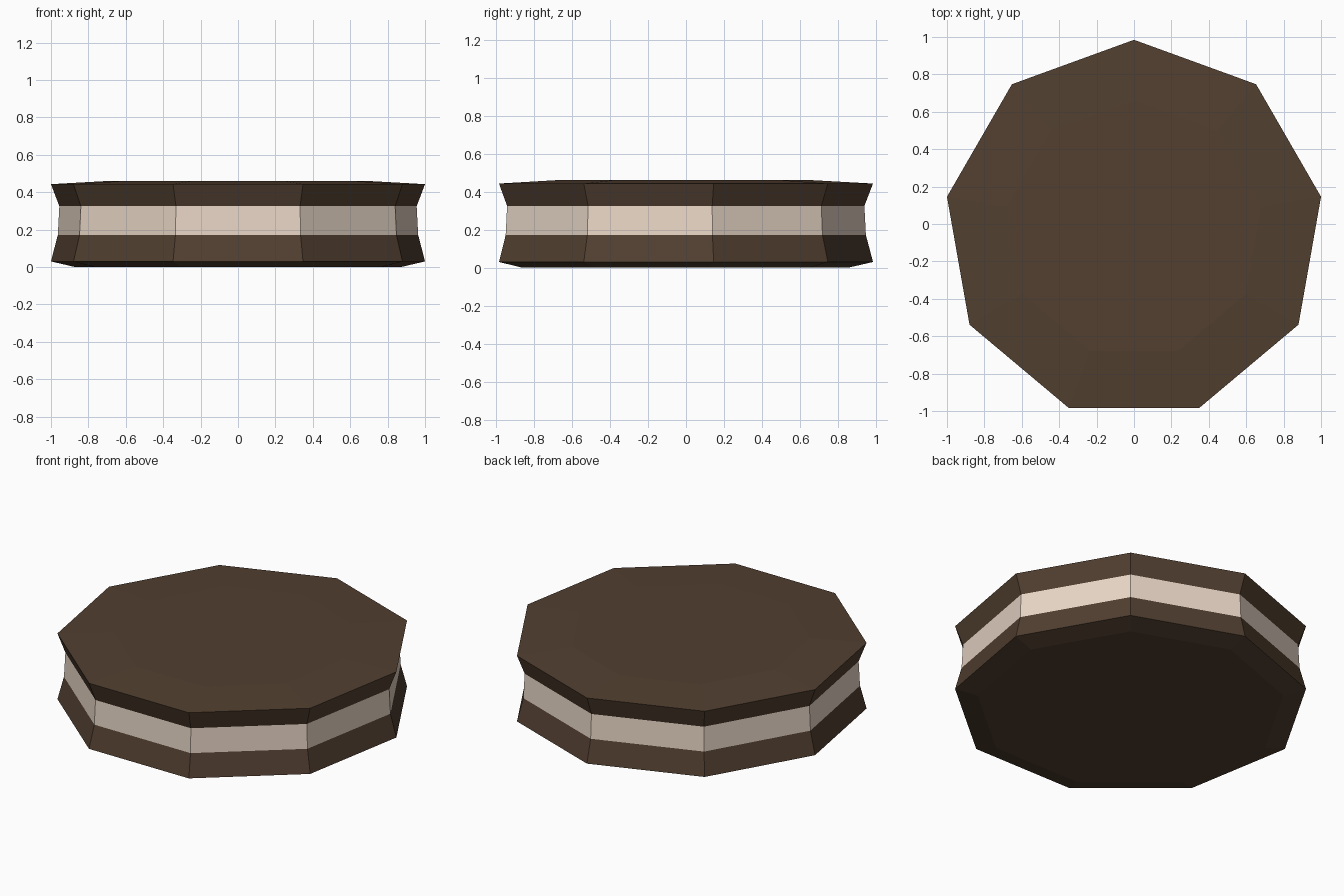
import bpy, bmesh, math

if "Cube" in bpy.data.objects:
    bpy.data.objects.remove(bpy.data.objects["Cube"])

SIDES = 9
R = 1 / math.sin(math.radians(80))      # nonagon radius giving a width of 2
CY = -(R - R * math.cos(math.radians(20))) / 2   # centres the nonagon's bounds on y


def material(name, rgb):
    m = bpy.data.materials.new(name)
    m.diffuse_color = (*rgb, 1)
    m.use_nodes = True
    m.node_tree.nodes["Principled BSDF"].inputs["Base Color"].default_value = m.diffuse_color
    return m


def lathe(name, profile, mat, cap_bottom=False, cap_top=False):
    """Stack nine-sided rings (radius, z) into a flat-shaded part."""
    bm = bmesh.new()
    rings = []
    for r, z in profile:
        ring = []
        for i in range(SIDES):
            a = math.pi / 2 + i * math.tau / SIDES
            ring.append(bm.verts.new((r * math.cos(a), CY + r * math.sin(a), z)))
        rings.append(ring)
    for lo, hi in zip(rings, rings[1:]):
        for i in range(SIDES):
            j = (i + 1) % SIDES
            bm.faces.new((lo[i], lo[j], hi[j], hi[i]))
    if cap_bottom:
        bm.faces.new(rings[0][::-1])
    if cap_top:
        bm.faces.new(rings[-1])
    me = bpy.data.meshes.new(name)
    bm.to_mesh(me)
    bm.free()
    me.materials.append(mat)
    ob = bpy.data.objects.new(name, me)
    bpy.context.collection.objects.link(ob)


chocolate = material("chocolate brown", (0.084, 0.050, 0.030))
cream = material("vanilla cream", (0.807, 0.672, 0.565))

# Lower biscuit, with bevelled underside
lathe("lower_biscuit", [(0.885, 0), (R, 0.03), (0.978, 0.172)], chocolate, cap_bottom=True)
# Cream filling band
lathe("cream_filling", [(0.978, 0.172), (0.97, 0.325)], cream)
# Upper biscuit, with a slightly domed top
lathe("upper_biscuit", [(0.97, 0.325), (R, 0.443), (0.69, 0.461)], chocolate, cap_top=True)
